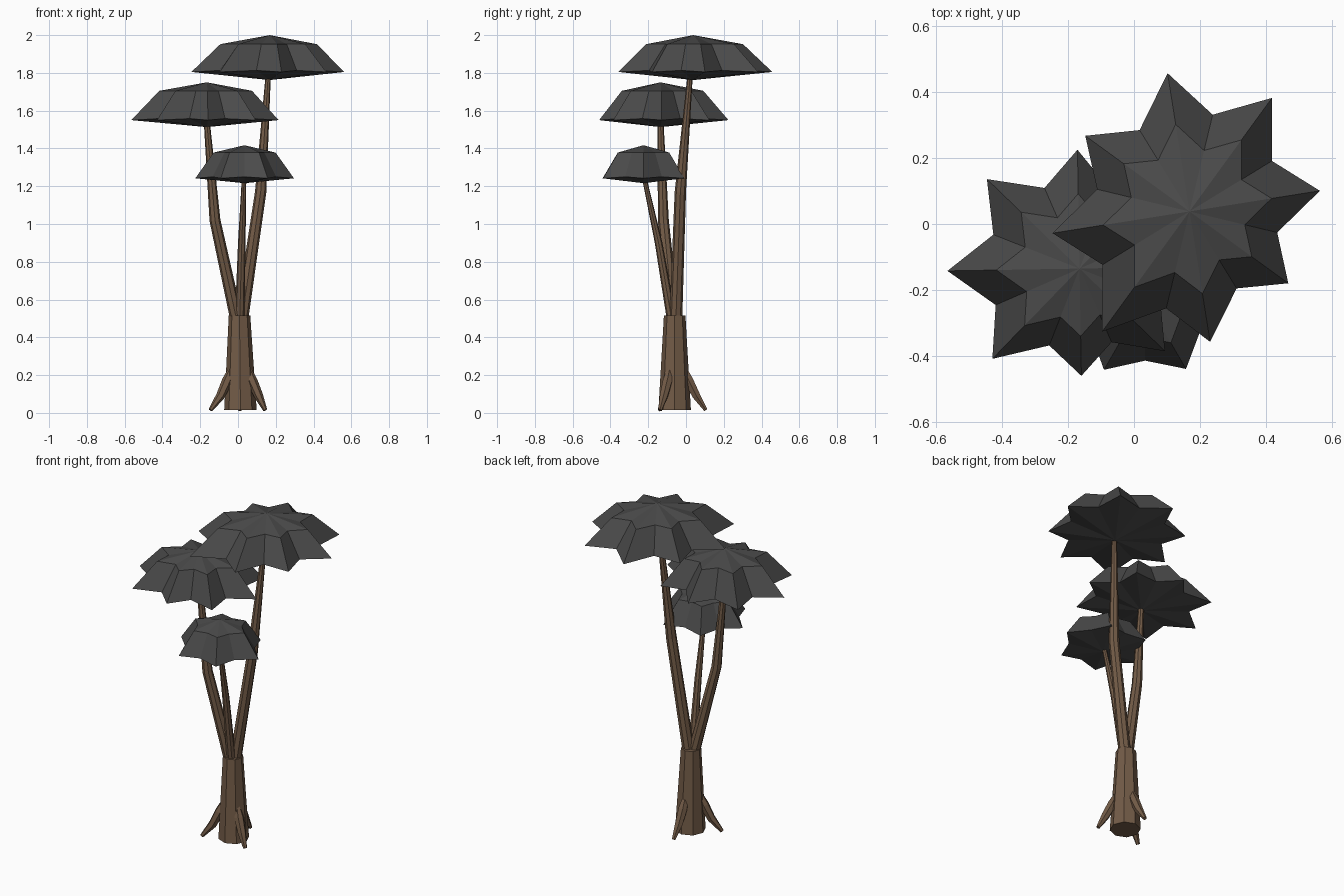
import bpy, bmesh, math
from mathutils import Vector

if "Cube" in bpy.data.objects:
    bpy.data.objects.remove(bpy.data.objects["Cube"])


def material(name, rgb):
    m = bpy.data.materials.new(name)
    m.diffuse_color = (*rgb, 1)
    m.use_nodes = True
    m.node_tree.nodes["Principled BSDF"].inputs["Base Color"].default_value = m.diffuse_color
    return m


BARK = material("brown bark", (0.17, 0.105, 0.063))
LEAF = material("dark grey leaves", (0.068, 0.068, 0.068))


def finish(name, bm, mat):
    bmesh.ops.recalc_face_normals(bm, faces=bm.faces)
    me = bpy.data.meshes.new(name)
    bm.to_mesh(me)
    bm.free()
    me.materials.append(mat)
    ob = bpy.data.objects.new(name, me)
    bpy.context.collection.objects.link(ob)
    return ob


def bridge(bm, a, b):
    n = len(a)
    for i in range(n):
        j = (i + 1) % n
        bm.faces.new((a[i], a[j], b[j], b[i]))


def tube(name, path, radii, sides=8, horizontal=False):
    """Tapered many-sided tube along a path."""
    bm = bmesh.new()
    pts = [Vector(p) for p in path]
    rings = []
    for i, (p, r) in enumerate(zip(pts, radii)):
        d = (pts[min(i + 1, len(pts) - 1)] - pts[max(i - 1, 0)]).normalized()
        if horizontal:
            d = Vector((0, 0, 1))
        u = Vector((0, 1, 0)).cross(d).normalized()
        v = d.cross(u)
        rings.append([bm.verts.new(p + r * (u * math.cos(t) + v * math.sin(t)))
                      for t in (2 * math.pi * k / sides for k in range(sides))])
    for a, b in zip(rings, rings[1:]):
        bridge(bm, a, b)
    bm.faces.new(rings[0][::-1])
    bm.faces.new(rings[-1])
    return finish(name, bm, BARK)


def canopy(name, centre, z_levels, tips, turn, valley):
    """Star-shaped umbrella: apex, shoulder ring, rim, shallow cone below."""
    top, mid, rim, low = z_levels
    cx, cy = centre
    bm = bmesh.new()
    n = len(tips)
    shoulder, edge = [], []
    for k in range(2 * n):
        a = math.radians(turn + 180 * k / n)
        r = tips[k // 2]
        lift = 0
        if k % 2:
            r = valley * (r + tips[(k // 2 + 1) % n]) / 2
            lift = 0.008
        c, s = math.cos(a), math.sin(a)
        shoulder.append(bm.verts.new((cx + 0.63 * r * c, cy + 0.63 * r * s, mid)))
        edge.append(bm.verts.new((cx + r * c, cy + r * s, rim + lift)))
    apex = bm.verts.new((cx, cy, top))
    base = bm.verts.new((cx, cy, low))
    bridge(bm, edge, shoulder)
    for k in range(2 * n):
        j = (k + 1) % (2 * n)
        bm.faces.new((shoulder[k], shoulder[j], apex))
        bm.faces.new((edge[j], edge[k], base))
    return finish(name, bm, LEAF)


# Trunk
tube("trunk", [(0.013, -0.06, 0.015), (0.008, -0.06, 0.515)], [0.086, 0.057],
     horizontal=True)

# Three roots curving outwards
for i, (ang, reach) in enumerate([(90, 0.165), (207, 0.175), (330, 0.155)]):
    c, s = math.cos(math.radians(ang)), math.sin(math.radians(ang))
    path = [(0.01 + r * c, -0.06 + r * s, z) for r, z in
            [(0.045, 0.25), (0.075, 0.17), (0.115, 0.09), (reach, 0.015)]]
    tube(f"root_{i + 1}", path, [0.012, 0.028, 0.024, 0.011], 6)

# Branches
tube("tall_branch", [(0.015, -0.055, 0.46), (0.12, -0.03, 1.17), (0.16, 0.022, 1.79)],
     [0.034, 0.030, 0.014])
tube("middle_branch", [(0.0, -0.065, 0.46), (-0.122, -0.12, 1.02), (-0.165, -0.135, 1.54)],
     [0.034, 0.029, 0.016])
tube("short_branch", [(0.008, -0.07, 0.46), (0.02, -0.145, 0.9), (0.032, -0.22, 1.24)],
     [0.026, 0.020, 0.012])

# Leaf canopies
canopy("top_canopy", (0.168, 0.038), (2.0, 1.952, 1.805, 1.762),
       [0.40, 0.425, 0.424, 0.39, 0.42, 0.45, 0.40, 0.37], 9, 0.71)
canopy("middle_canopy", (-0.165, -0.135), (1.75, 1.705, 1.55, 1.513),
       [0.38, 0.36, 0.36, 0.39, 0.40, 0.38, 0.325, 0.36], 1, 0.71)
canopy("low_canopy", (0.034, -0.225), (1.417, 1.378, 1.242, 1.216),
       [0.262, 0.25, 0.25, 0.26, 0.25, 0.247], 0, 0.76)
